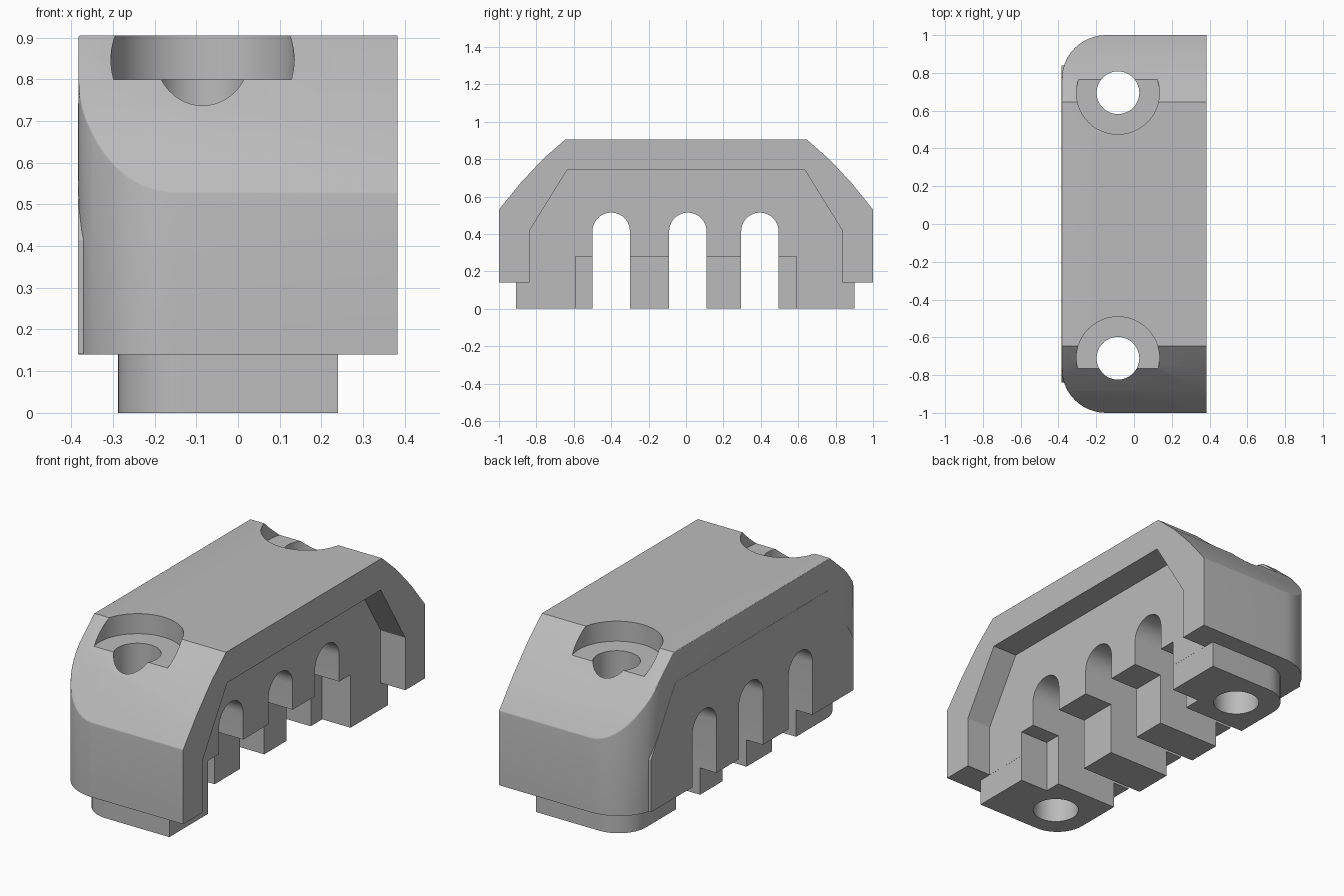
import bpy, bmesh, math
from mathutils import Vector

cube = bpy.data.objects.get("Cube")
if cube:
    bpy.data.objects.remove(cube)

grey = bpy.data.materials.new("mid_grey")
grey.use_nodes = True
COLOUR = (0.5, 0.5, 0.5, 1)
grey.diffuse_color = COLOUR
grey.node_tree.nodes["Principled BSDF"].inputs["Base Color"].default_value = COLOUR


def prism(name, points, axis, low, high):
    """Extrude a 2D outline: (x, y) along Z or (y, z) along X."""
    def place(p, d):
        return Vector((p[0], p[1], d)) if axis == "Z" else Vector((d, p[0], p[1]))
    bm = bmesh.new()
    face = bm.faces.new([bm.verts.new(place(p, low)) for p in points])
    ext = bmesh.ops.extrude_face_region(bm, geom=[face])
    top = [v for v in ext["geom"] if isinstance(v, bmesh.types.BMVert)]
    bmesh.ops.translate(bm, verts=top, vec=place((0, 0), high - low))
    bmesh.ops.recalc_face_normals(bm, faces=bm.faces)
    mesh = bpy.data.meshes.new(name)
    bm.to_mesh(mesh)
    bm.free()
    mesh.materials.append(grey)
    obj = bpy.data.objects.new(name, mesh)
    bpy.context.collection.objects.link(obj)
    return obj


def arc(cx, cy, r, start, end, steps):
    angles = [math.radians(start + (end - start) * i / steps) for i in range(steps + 1)]
    return [(cx + r * math.cos(a), cy + r * math.sin(a)) for a in angles]


def cylinder(name, x, y, r, low, high):
    return prism(name, arc(x, y, r, 0, 360, 48)[:-1], "Z", low, high)


def combine(target, tool, operation):
    mod = target.modifiers.new(operation.lower(), "BOOLEAN")
    mod.operation, mod.object, mod.solver = operation, tool, "EXACT"
    bpy.context.view_layer.update()
    graph = bpy.context.evaluated_depsgraph_get()
    mesh = bpy.data.meshes.new_from_object(target.evaluated_get(graph))
    target.modifiers.clear()
    target.data = mesh
    bpy.data.objects.remove(tool)


def rounded_plan(left, right, front, back, r):
    """Rectangle whose two corners on the -x side are rounded."""
    return ([(right, front), (right, back)]
            + arc(left + r, back - r, r, 90, 180, 12)
            + arc(left + r, front + r, r, 180, 270, 12))


def mirrored(half):
    return half + [(-y, z) for y, z in reversed(half)]


SIDE = 0.3825
WALL = 0.24

# Outer housing: rounded plan trimmed by the sloped side profile
body = prism("clamp_housing", rounded_plan(-SIDE, SIDE, -1, 1, 0.235), "Z", 0.14, 1.2)
slopes = mirrored([(1.15, 0), (1.15, 0.335), (1, 0.53), (0.885, 0.672), (0.765, 0.8), (0.645, 0.905)])
combine(body, prism("slope_trim", slopes, "X", -1, 1), "INTERSECT")

# Soft edge where the walls meet the top and slopes
bm = bmesh.new()
bm.from_mesh(body.data)
soft = []
for e in bm.edges:
    if len(e.link_faces) == 2:
        heights = sorted(f.normal.z for f in e.link_faces)
        on_open_side = all(v.co.x > SIDE - 0.01 for v in e.verts)
        if abs(heights[0]) < 0.1 and heights[1] > 0.3 and not on_open_side:
            soft.append(e)
bmesh.ops.bevel(bm, geom=soft, offset=0.02, segments=3, profile=0.5,
                affect="EDGES", clamp_overlap=True)
bm.to_mesh(body.data)
bm.free()

# Recess on the open side, and the insert that fills the rest
recess = mirrored([(0.838, 0), (0.838, 0.415), (0.635, 0.742)])
combine(body, prism("recess_cutter", recess, "X", WALL, 0.6), "DIFFERENCE")
insert = mirrored([(0.838, 0.141), (0.838, 0.415), (0.635, 0.742)])
combine(body, prism("insert", insert, "X", -SIDE - 0.001, 0.1), "UNION")

# Foot below the housing, stepped back between its two ends
foot = prism("foot", rounded_plan(-0.288, WALL - 0.0005, -0.91, 0.9, 0.16), "Z", 0, 0.25)
combine(body, foot, "UNION")
step = [(-0.59, -0.1), (0.59, -0.1), (0.59, 0.278), (-0.59, 0.278)]
combine(body, prism("step_cutter", step, "X", 0.075, 0.3), "DIFFERENCE")

# Three arched slots through the full width
for y in (-0.4, 0.01, 0.395):
    slot = [(y - 0.1, -0.1), (y + 0.1, -0.1)] + arc(y, 0.414, 0.1, 0, 180, 20)
    combine(body, prism("slot_cutter", slot, "X", -1, 1), "DIFFERENCE")

# Bolt holes with wide seats
for y in (-0.711, 0.695):
    combine(body, cylinder("bolt_seat", -0.085, y, 0.22, 0.8, 1.2), "DIFFERENCE")
    combine(body, cylinder("bolt_hole", -0.085, y, 0.113, -0.2, 1.2), "DIFFERENCE")

bpy.ops.object.select_all(action="DESELECT")
body.select_set(True)
bpy.context.view_layer.objects.active = body
bpy.ops.object.shade_smooth_by_angle(angle=math.radians(25))
